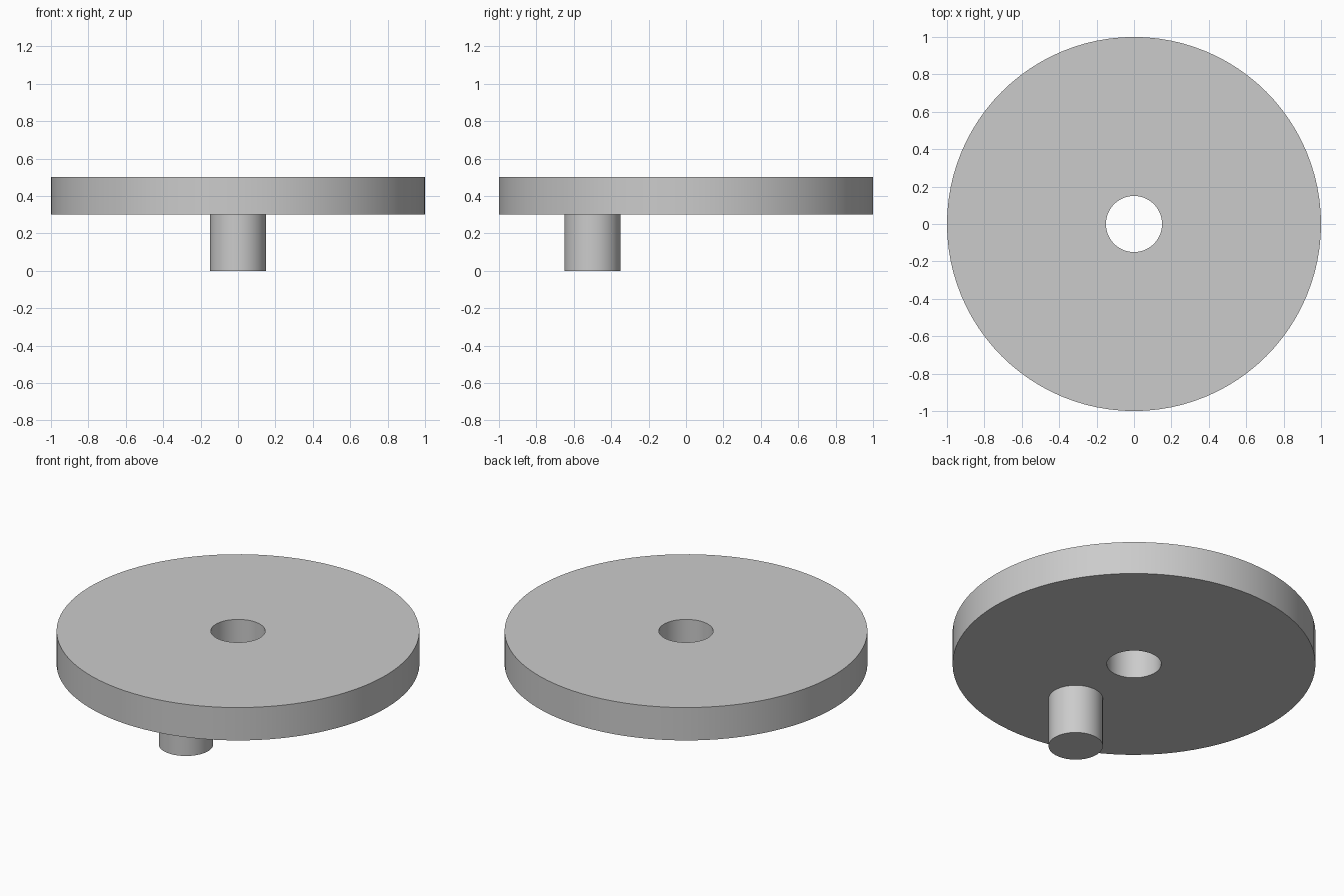
import bpy, bmesh, math

if "Cube" in bpy.data.objects:
    bpy.data.objects.remove(bpy.data.objects["Cube"], do_unlink=True)

grey = bpy.data.materials.new("light grey")
grey.use_nodes = True
colour = (0.6, 0.6, 0.6, 1)
grey.diffuse_color = colour
grey.node_tree.nodes["Principled BSDF"].inputs["Base Color"].default_value = colour


def spun_part(name, profile, location, steps, closed):
    """Spin an (r, z) profile round the z axis into a solid."""
    bm = bmesh.new()
    verts = [bm.verts.new((r, 0, z)) for r, z in profile]
    edges = [bm.edges.new(pair) for pair in zip(verts, verts[1:])]
    if closed:
        edges.append(bm.edges.new((verts[-1], verts[0])))
    bmesh.ops.spin(bm, geom=verts + edges, axis=(0, 0, 1), cent=(0, 0, 0),
                   angle=math.tau, steps=steps)
    bmesh.ops.remove_doubles(bm, verts=bm.verts, dist=0.0001)
    bmesh.ops.recalc_face_normals(bm, faces=bm.faces)
    mesh = bpy.data.meshes.new(name)
    bm.to_mesh(mesh)
    bm.free()
    mesh.materials.append(grey)
    obj = bpy.data.objects.new(name, mesh)
    obj.location = location
    bpy.context.collection.objects.link(obj)
    bpy.ops.object.select_all(action="DESELECT")
    obj.select_set(True)
    bpy.context.view_layer.objects.active = obj
    bpy.ops.object.shade_smooth_by_angle(angle=math.radians(30))
    return obj


# Wheel disc with an axle hole through the middle
spun_part("wheel_disc", [(0.15, 0.3), (1, 0.3), (1, 0.5), (0.15, 0.5)],
          (0, 0, 0), 96, True)

# Off-centre crank pin under the disc
spun_part("crank_pin", [(0, 0), (0.15, 0), (0.15, 0.3), (0, 0.3)],
          (0, -0.5, 0), 48, False)
